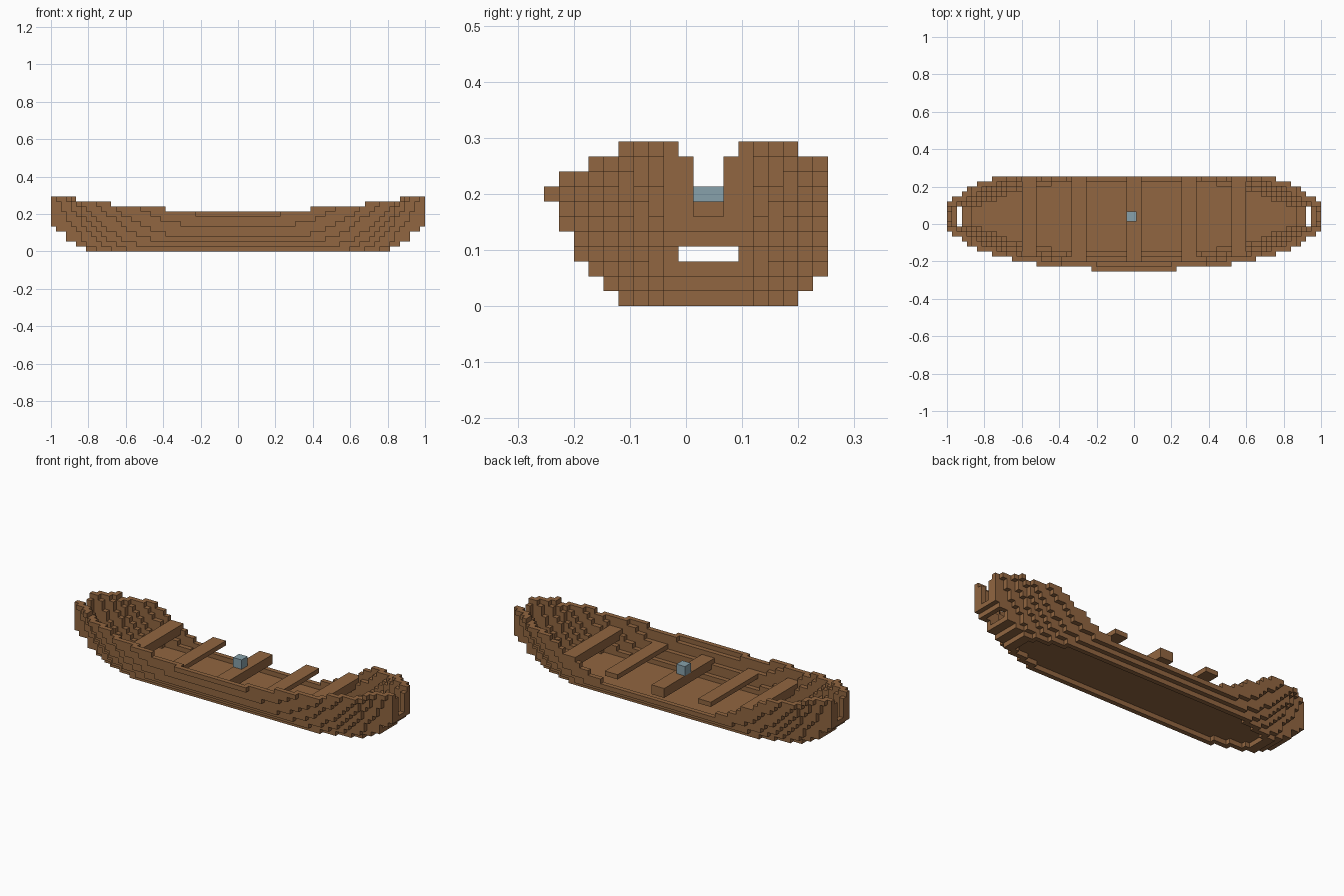
import bpy, bmesh

cube = bpy.data.objects.get("Cube")
if cube:
    bpy.data.objects.remove(cube, do_unlink=True)

V = 2 / 75            # size of one block
KEEL_Y = 1.5 * V      # hull centre line
BACK_ROWS = 8         # the back side is cut off after this many rows


def material(name, rgb):
    m = bpy.data.materials.new(name)
    m.use_nodes = True
    m.diffuse_color = (*rgb, 1)
    m.node_tree.nodes["Principled BSDF"].inputs["Base Color"].default_value = (*rgb, 1)
    return m


WOOD = material("brown wood", (0.285, 0.133, 0.052))
STONE = material("blue grey", (0.245, 0.355, 0.405))


def make_blocks(name, boxes, mat):
    """Boxes are given in block units as x0, x1, y0, y1, z0, z1, with y from the keel."""
    bm = bmesh.new()
    for x0, x1, y0, y1, z0, z1 in boxes:
        vs = bmesh.ops.create_cube(bm, size=1)["verts"]
        for v in vs:
            v.co.x = (x1 if v.co.x > 0 else x0) * V
            v.co.y = (y1 if v.co.y > 0 else y0) * V + KEEL_Y
            v.co.z = (z1 if v.co.z > 0 else z0) * V
    mesh = bpy.data.meshes.new(name)
    bm.to_mesh(mesh)
    bm.free()
    mesh.materials.append(mat)
    ob = bpy.data.objects.new(name, mesh)
    bpy.context.collection.objects.link(ob)
    return ob


# Hull contours: half width, lowest layer and its last column, top layer and its last column
CONTOURS = [(11, 7, 8, 8, 8), (10, 5, 11, 8, 19), (9, 3, 14, 8, 24), (8, 2, 17, 9, 28),
            (7, 1, 20, 9, 31), (6, 0, 22, 10, 33), (5, 0, 25, 10, 34), (4, 0, 28, 10, 36)]
# Last column of every layer
LENGTH = [30, 32, 34, 34, 36, 37, 37, 37, 37, 37, 37]
# Half width of the opening in the end walls by layer
END_GAP = {3: 2, 6: 1, 7: 1, 8: 1, 9: 1, 10: 2}


def sheer(i):
    return sum(i > limit for limit in (14, 25, 32))


def half_width(i, k):
    if i > LENGTH[k] or k > 7 + sheer(i):
        return 0
    for w, k0, x0, k1, x1 in CONTOURS:
        if k >= k0:
            t = min(1, (k - k0) / (k1 - k0)) ** 0.7
            if i <= round(x0 + (x1 - x0) * t):
                return w
    return 3


def is_wall(i, r, k):
    """True where the hull shell fills column i, row r and layer k."""
    w = half_width(i, k)
    if r >= w:
        return False
    cap = 2 if k <= 2 else 1
    if i > LENGTH[k] - cap:
        return r >= END_GAP.get(k, 0)
    return r >= min(w, half_width(i + 1, k) or w) - 1


def runs(test):
    """Join neighbouring filled columns into (start, end) spans."""
    start = None
    for i in range(-38, 39):
        if test(abs(i)) and start is None:
            start = i
        elif not test(abs(i)) and start is not None:
            yield start - 0.5, i - 0.5
            start = None


# Hull planks, one object per layer
for k in range(11):
    boxes = []
    for r in range(11):
        for x0, x1 in runs(lambda i: is_wall(i, r, k)):
            boxes.append((x0, x1, -r - 1, -r, k, k + 1))
            if r < BACK_ROWS:
                boxes.append((x0, x1, r, r + 1, k, k + 1))
    make_blocks(f"hull_plank_{k + 1}", boxes, WOOD)

# Floor inside the second layer
floor = []
for r in range(7):
    for x0, x1 in runs(lambda i: r < half_width(i, 1)):
        floor += [(x0, x1, -r - 1, -r, 1, 2), (x0, x1, r, r + 1, 1, 2)]
make_blocks("floor", floor, WOOD)

# Five benches across the hull: centre column, half length, bottom and top
for name, x, half, z0, z1 in [
    ("middle_bench", 0, 9, 4, 6),
    ("left_bench", 11, 9, 5, 6),
    ("right_bench", -11, 9, 5, 6),
    ("left_end_bench", 21, 8, 5, 7),
    ("right_end_bench", -21, 8, 5, 7),
]:
    make_blocks(name, [(x - 1.5, x + 1.5, -half, min(half, BACK_ROWS), z0, z1)], WOOD)

# Small block resting on the middle bench
make_blocks("small_block", [(-1.5, 0.5, -1, 1, 6, 8)], STONE)
